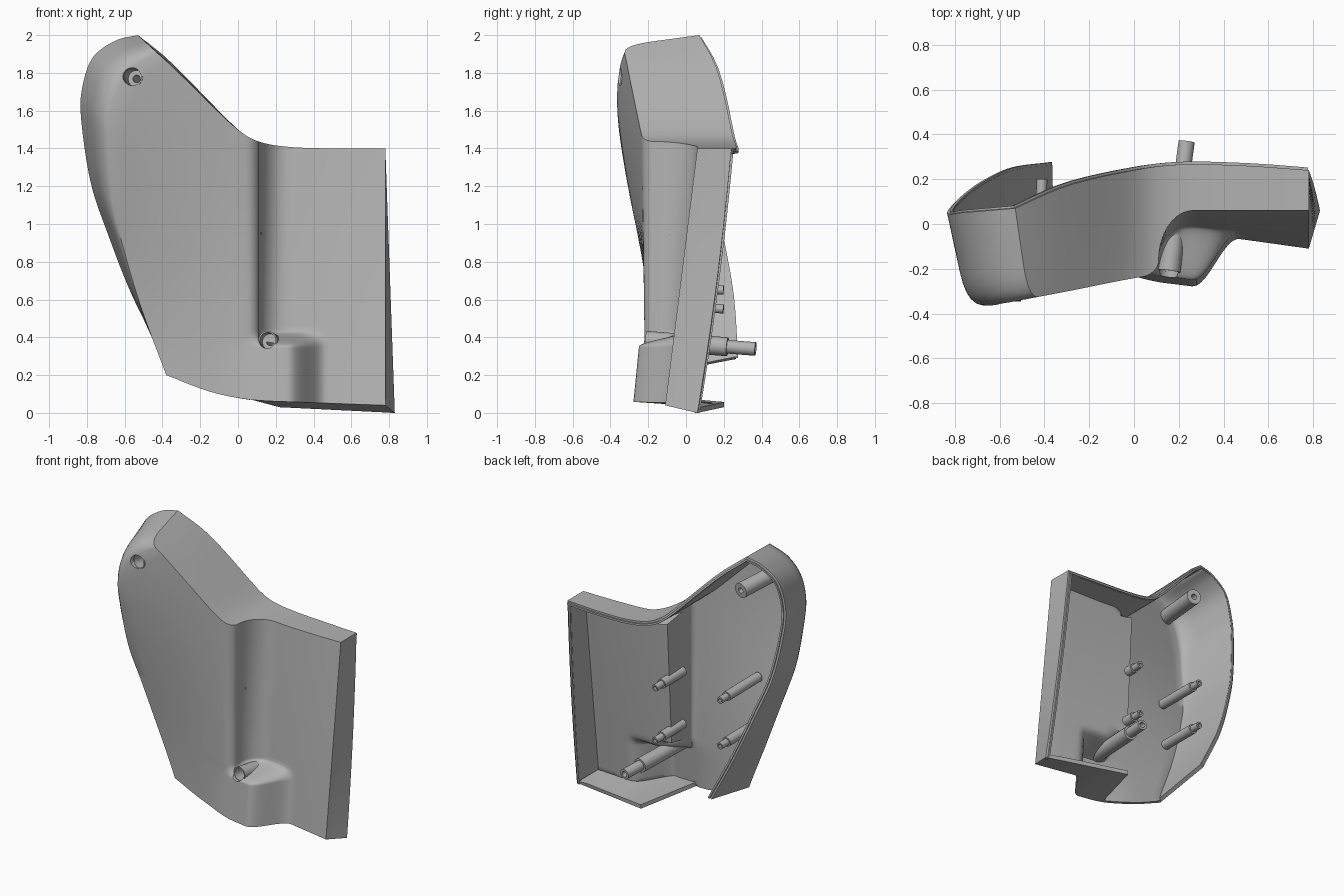
import bpy, bmesh, math
from mathutils import Vector

cube = bpy.data.objects.get("Cube")
if cube:
    bpy.data.objects.remove(cube, do_unlink=True)

grey = bpy.data.materials.new("plain_grey")
grey.use_nodes = True
grey.diffuse_color = (0.45, 0.45, 0.45, 1)
grey.node_tree.nodes["Principled BSDF"].inputs["Base Color"].default_value = grey.diffuse_color


def table(pts, x):
    """Smooth interpolation through (key, value) pairs."""
    last = len(pts) - 1
    i = 0
    while i < last - 1 and x > pts[i + 1][0]:
        i += 1

    def slope(j):
        a, b = pts[max(j - 1, 0)], pts[min(j + 1, last)]
        return (b[1] - a[1]) / (b[0] - a[0])
    (xa, ya), (xb, yb) = pts[i], pts[i + 1]
    h = xb - xa
    s = min(max((x - xa) / h, 0), 1)
    return (ya * (1 + 2 * s) * (1 - s) ** 2 + yb * s * s * (3 - 2 * s)
            + h * slope(i) * s * (1 - s) ** 2 - h * slope(i + 1) * s * s * (1 - s))


def path(pts, t):
    n = len(pts) - 1
    return [table([(i / n, p[j]) for i, p in enumerate(pts)], t) for j in range(len(pts[0]))]


def ramp(a, b, x):
    return min(max((x - a) / (b - a), 0), 1)


def smooth(a, b, x):
    s = ramp(a, b, x)
    return s * s * (3 - 2 * s)


def mix(a, b, s):
    return a + (b - a) * s


# Outline curves
TOP = [(-.53, 2.0), (-.38, 1.88), (-.2, 1.7), (0, 1.5), (.1, 1.44), (.25, 1.41), (.5, 1.4), (.8, 1.4)]
BOTTOM = [(-.4, .2), (-.15, .11), (.07, .07), (.38, .055), (.78, .04)]
TOP_RIM_Y = [(-.53, .07), (-.3, .17), (0, .24), (.2, .265), (.5, .26), (.78, .24)]
LEFT_FRONT = [(-.38, .2), (-.51, .55), (-.6, .85), (-.66, 1.1), (-.68, 1.4), (-.68, 1.56),
              (-.64, 1.71), (-.56, 1.83), (-.43, 1.91)]
LEFT_RIM = [(-.39, .264, .285), (-.56, .24, .62), (-.69, .18, .95), (-.78, .115, 1.22), (-.83, .06, 1.55),
            (-.825, .045, 1.72), (-.77, .05, 1.88), (-.65, .06, 1.97), (-.53, .07, 2.0)]
CORNER, TIP = Vector((.83, .06, 0)), Vector((.22, .2, .03))


def panel_y(x, z):
    return .06 - (1.4 - z) * (.125 - .1 * (.78 - x))


def front_y(x, z):
    """Depth of the front skin: swept panel, rounded step, recessed panel and low boss."""
    left = -.225 + (x - .1) * mix(-.1, .19, smooth(.1, 1.8, z))
    crest = left + .06 * (1 - math.sqrt(1 - ramp(.04, .11, x) ** 2))
    fillet = math.sqrt(1 - (1 - ramp(.11, .27, x)) ** 2)
    y = mix(crest, panel_y(x, z), fillet)
    boss = smooth(-.15, .12, x) * (1 - smooth(.26, .47, x)) * (1 - smooth(.35, .435, z))
    return mix(y, -.265 + .1 * z - .12 * (x - .1), boss)


def front(c, t):
    edge_x, edge_z = path(LEFT_FRONT, t)
    w = ramp(.05, -.4, c)
    x = c + (edge_x + .4) * w
    z = mix(table(BOTTOM, c), table(TOP, c), mix(t, (edge_z - .2) / 1.7, w))
    return Vector((x, front_y(x, z), z))


def wall(f, r, k):
    """Section from the front skin to the rim, with a rounded shoulder of size k."""
    knee = f.lerp(r, k)
    knee.y = f.y
    p = knee.lerp(r, .35)
    return [f.lerp(knee, s).lerp(knee.lerp(p, s), s) for s in (0, .2, .4, .6, .8, 1)] + [r]


def add_grid(bm, rows):
    vs = [[bm.verts.new(p) for p in row] for row in rows]
    for a, b in zip(vs, vs[1:]):
        for i in range(len(a) - 1):
            bm.faces.new((a[i], a[i + 1], b[i + 1], b[i]))


def make_object(name, bm):
    me = bpy.data.meshes.new(name)
    bm.to_mesh(me)
    bm.free()
    me.materials.append(grey)
    ob = bpy.data.objects.new(name, me)
    bpy.context.collection.objects.link(ob)
    return ob


def apply_all(ob):
    bpy.ops.object.select_all(action='DESELECT')
    ob.select_set(True)
    bpy.context.view_layer.objects.active = ob
    for m in list(ob.modifiers):
        bpy.ops.object.modifier_apply(modifier=m.name)


def finish(ob):
    apply_all(ob)
    bpy.ops.object.shade_smooth_by_angle(angle=math.radians(42))


# Parameter lines, denser around the step and the top of the boss
cols = ([-.4 + .05 * i for i in range(9)]
        + [.04, .055, .07, .085, .097, .103, .108, .112, .117, .125, .135, .15, .17, .19, .205]
        + [.22 + .02 * i for i in range(14)] + [.52, .6, .69, .78])
ts = sorted({round(i / 50, 3) for i in range(51)} | {round(.2 + .005 * i, 3) for i in range(17)})


def top_rim(c):
    x = c - .13 * ramp(0, -.4, c)
    return Vector((x, table(TOP_RIM_Y, x), table(TOP, x)))


def right_rim(t):
    return Vector((mix(.83, .78, t), .06 + .235 * t - .055 * t * t, 1.4 * t))


def shelf_rim(c):
    if c >= .22:
        return TIP.lerp(CORNER, (c - .22) / .56)
    return front(.07, 0).lerp(TIP, (c - .07) / .15)


# Shell: front skin plus left, top, right walls and the partial bottom shelf
bm = bmesh.new()
add_grid(bm, [[front(c, t) for c in cols] for t in ts])
add_grid(bm, [wall(front(-.4, t), Vector(path(LEFT_RIM, t)), .42 * smooth(0, .4, t)) for t in ts])
add_grid(bm, [wall(front(c, 1), top_rim(c), .42 * (1 - smooth(-.4, -.28, c))) for c in cols])
add_grid(bm, [wall(front(.78, t), right_rim(t), 0) for t in ts])
add_grid(bm, [wall(front(c, 0), shelf_rim(c), 0) for c in cols if c > .06])
bmesh.ops.remove_doubles(bm, verts=bm.verts[:], dist=.0001)
bmesh.ops.recalc_face_normals(bm, faces=bm.faces[:])
if sum(f.normal.y * f.calc_area() for f in bm.faces) > 0:
    bmesh.ops.reverse_faces(bm, faces=bm.faces[:])
shell = make_object("cover_shell", bm)
mod = shell.modifiers.new("thickness", 'SOLIDIFY')
mod.thickness, mod.offset = .028, -1
apply_all(shell)

# Screw tubes: start, end, outer radius; their holes are cut only where the cut leaves the shell whole
tubes = {"upper_screw_tube": (Vector((-.56, -.35, 1.78)), Vector((-.48, .06, 1.74)), .053),
         "lower_screw_tube": (Vector((.155, -.225, .385)), Vector((.215, .22, .35)), .05)}
for name, (a, b, r) in tubes.items():
    d = (b - a).normalized()
    bpy.ops.mesh.primitive_cylinder_add(vertices=32, radius=r - .006, depth=.27, location=a - d * .015,
                                        rotation=d.to_track_quat('Z', 'Y').to_euler())
    cutter = bpy.context.object
    cutter.hide_render = True
    whole = shell.data.copy()
    cut = shell.modifiers.new("hole", 'BOOLEAN')
    cut.object, cut.operation, cut.solver = cutter, 'DIFFERENCE', 'FLOAT'
    apply_all(shell)
    if len(shell.data.polygons) < .9 * len(whole.polygons):
        shell.data = whole
    bpy.data.objects.remove(cutter, do_unlink=True)

# Square off the inside of the step so the rear of the recessed panel runs flat
for v in shell.data.vertices:
    x, y, z = v.co
    if .085 < x < .3 and .46 < z < 1.36 and y > front_y(x, z) + .012:
        v.co.y = max(y, panel_y(x, z) + .028)
shell.data.update()
finish(shell)


def lathe(name, a, b, profile, n=24):
    """Closed ring profile of (radius, distance) turned about the line a-b."""
    q = (b - a).to_track_quat('Z', 'Y')
    bm = bmesh.new()
    add_grid(bm, [[a + q @ Vector((r * math.cos(u), r * math.sin(u), d)) for r, d in profile + profile[:1]]
                  for u in (2 * math.pi * i / n for i in range(n + 1))])
    bmesh.ops.remove_doubles(bm, verts=bm.verts[:], dist=.0002)
    bmesh.ops.recalc_face_normals(bm, faces=bm.faces[:])
    finish(make_object(name, bm))


for name, (a, b, r) in tubes.items():
    n = (b - a).length
    rear = [(r, n), (.02, n)]
    if name.startswith("lower"):
        rear = [(r, n), (.036, n), (.036, n + .15), (.02, n + .15)]
    lathe(name, a, b, [(r - .008, .015), (r, .015)] + rear + [(.02, .12), (r - .008, .12)])

# Stepped locating pegs
for name, x, z, y in (("inner_upper_peg", .09, .95, -.09), ("inner_lower_peg", .09, .57, -.09),
                      ("outer_upper_peg", -.43, 1.0, -.21), ("outer_lower_peg", -.43, .67, -.18)):
    n = .2 - y
    lathe(name, Vector((x, y, z)), Vector((x + .02, .2, z - .02)),
          [(.012, 0), (.034, 0), (.034, n - .07), (.024, n - .07), (.024, n), (.012, n)])

# Raised lip just inside the rim
rim = ([Vector(path(LEFT_RIM, t)) for t in ts] + [top_rim(c) for c in cols[1:]]
       + [right_rim(t) for t in reversed(ts[:-1])])
strip = []
for i, p in enumerate(rim):
    d = rim[min(i + 1, len(rim) - 1)] - rim[max(i - 1, 0)]
    inward = Vector((d.z, 0, -d.x)).normalized()
    q = p + inward * .013
    back, depth = Vector((0, .012, 0)), Vector((0, -.015, 0))
    strip.append([q + depth, q + back, q + back + inward * .013, q + depth + inward * .013, q + depth])
bm = bmesh.new()
add_grid(bm, strip)
bmesh.ops.remove_doubles(bm, verts=bm.verts[:], dist=.0002)
bmesh.ops.recalc_face_normals(bm, faces=bm.faces[:])
finish(make_object("rim_lip", bm))
